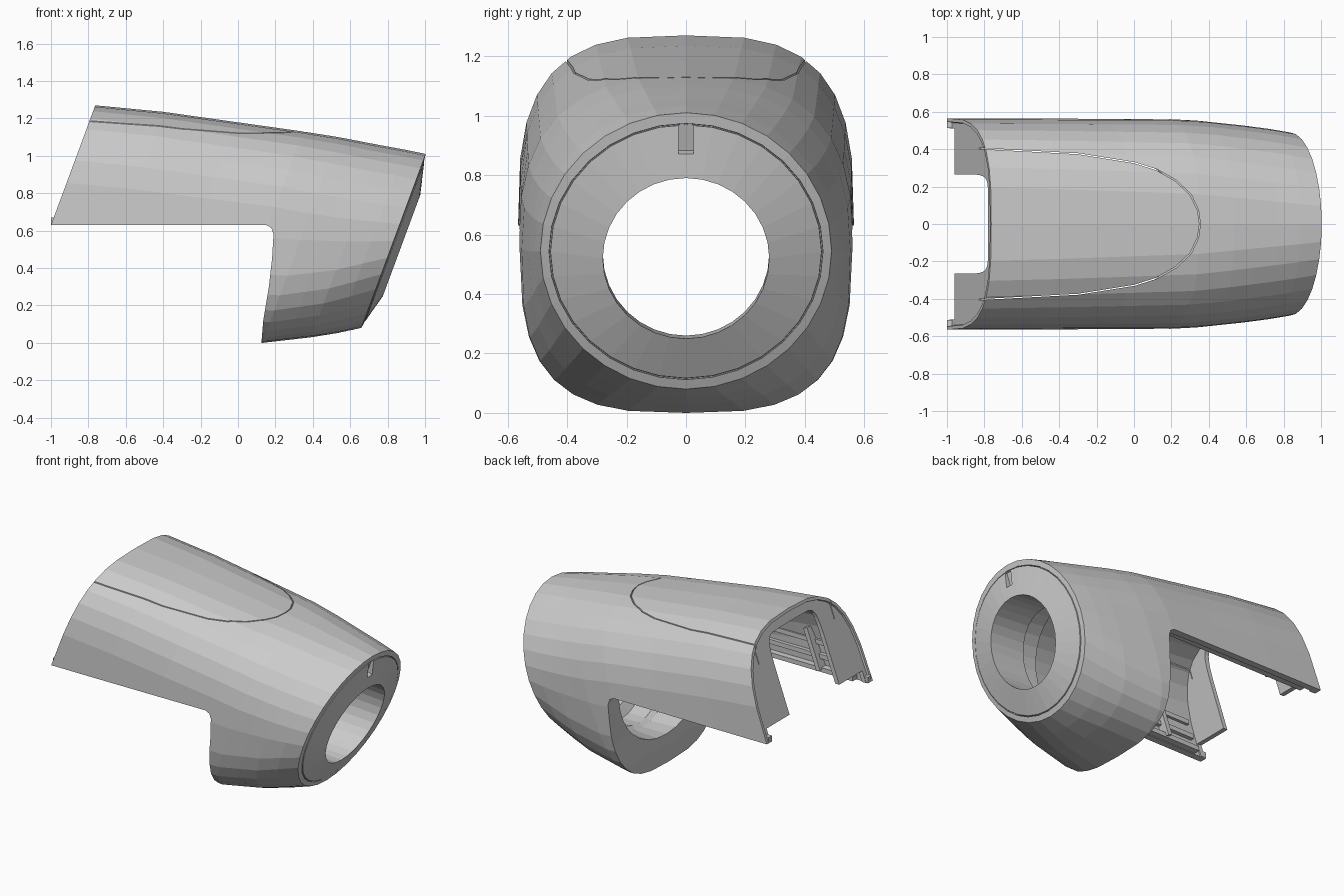
import bpy, bmesh
from math import cos, sin, pi, atan

if "Cube" in bpy.data.objects:
    bpy.data.objects.remove(bpy.data.objects["Cube"])

N = 32
SLANT = 0.37   # both ends lean by this much x per z


def lerp_table(table, s):
    """Interpolate rows (s, a, b, ...) at s."""
    if s <= table[0][0]:
        return table[0][1:]
    for r0, r1 in zip(table, table[1:]):
        if s <= r1[0]:
            t = (s - r0[0]) / (r1[0] - r0[0])
            return [a + (b - a) * t for a, b in zip(r0[1:], r1[1:])]
    return table[-1][1:]


# station, top z, bottom z, half width, squareness above and below
BODY = [(-1.233, 1.27, 0.0, 0.565, 3.1, 3.1),
        (-0.855, 1.235, 0.0, 0.565, 2.95, 3.1),
        (-0.07, 1.13, 0.0, 0.563, 2.6, 3.1),
        (0.13, 1.10, 0.0, 0.553, 2.4, 3.1),
        (0.38, 1.055, 0.03, 0.527, 2.2, 2.7),
        (0.51, 1.033, 0.052, 0.51, 2.1, 2.3),
        (0.63, 1.01, 0.08, 0.49, 2.0, 2.0)]


def ring(x0, top, bottom, half_w, n, slant=SLANT, n_low=None):
    zc, hz = (top + bottom) / 2, (top - bottom) / 2
    pts = []
    for i in range(N):
        a = 2 * pi * i / N
        c, s = cos(a), sin(a)
        e = 2 / (n if s >= 0 or n_low is None else n_low)
        y = half_w * abs(c) ** e * (1 if c > 0 else -1)
        z = zc + hz * abs(s) ** e * (1 if s > 0 else -1)
        pts.append((x0 + slant * z, y, z))
    return pts


def wall(s, inset=0.0):
    top, bottom, w, n, n_low = lerp_table(BODY, s)
    return ring(s, top - inset, bottom + inset, w - inset, n, SLANT, n_low)


def finish(bm, name):
    bmesh.ops.recalc_face_normals(bm, faces=bm.faces)
    mesh = bpy.data.meshes.new(name)
    bm.to_mesh(mesh)
    bm.free()
    ob = bpy.data.objects.new(name, mesh)
    bpy.context.collection.objects.link(ob)
    return ob


def closed_loft(name, rings):
    bm = bmesh.new()
    loops = [[bm.verts.new(p) for p in r] for r in rings]
    for a, b in zip(loops, loops[1:] + loops[:1]):
        for i in range(N):
            j = (i + 1) % N
            bm.faces.new((a[i], a[j], b[j], b[i]))
    return finish(bm, name)


def prism(name, pts, offset):
    bm = bmesh.new()
    face = bm.faces.new([bm.verts.new(p) for p in pts])
    ext = bmesh.ops.extrude_face_region(bm, geom=[face])
    bmesh.ops.translate(bm, vec=offset,
                        verts=[v for v in ext["geom"] if isinstance(v, bmesh.types.BMVert)])
    return finish(bm, name)


def box(name, loc, size, tilt=0.0):
    bpy.ops.mesh.primitive_cube_add(size=1, location=loc, rotation=(0, tilt, 0))
    ob = bpy.context.object
    ob.name = name
    ob.scale = size
    return ob


def boolean(ob, cutter, op="DIFFERENCE"):
    m = ob.modifiers.new(op.lower(), "BOOLEAN")
    m.operation, m.object, m.solver = op, cutter, "EXACT"
    cutter.hide_render = True
    cutter.hide_set(True)


def build_shell(name):
    rings = [wall(s) for s in (-1.233, -0.855, -0.45, -0.07, 0.13, 0.26, 0.38, 0.51, 0.63)]
    # front rim, fine groove, coned face and stepped bore
    rings += [ring(0.635, 0.974, 0.112, 0.461, 2),
              ring(0.62, 0.973, 0.113, 0.460, 2),
              ring(0.62, 0.970, 0.116, 0.457, 2),
              ring(0.638, 0.969, 0.117, 0.456, 2),
              ring(0.682, 0.79, 0.25, 0.28, 2),
              ring(0.42, 0.81, 0.26, 0.28, 2),
              ring(0.40, 0.88, 0.20, 0.36, 2),
              ring(0.29, 0.90, 0.20, 0.36, 2, 0.30),
              ring(0.27, 0.96, 0.18, 0.42, 2, 0.28),
              ring(0.11, 1.00, 0.18, 0.45, 2.2, 0.10)]
    # inner bulkhead, cavity wall and rear frame with its window
    rings += [ring(0.11, 1.08, 0.045, 0.51, 2.6, 0.10),
              wall(-0.3, 0.045), wall(-0.8, 0.045), wall(-1.19, 0.045),
              ring(-1.19, 1.19, 0.05, 0.265, 9),
              ring(-1.22, 1.19, 0.05, 0.265, 9),
              wall(-1.22, 0.022), wall(-1.233, 0.018)]
    return closed_loft(name, rings)


# removes the lower rear quarter
under_profile = [(-2, -0.5), (0.115, -0.5), (0.125, 0.0), (0.135, 0.12), (0.165, 0.3),
                 (0.182, 0.45), (0.19, 0.58), (0.178, 0.615), (0.15, 0.63), (-2, 0.63)]
under_cut = prism("under_cutter", [(x, -1, z) for x, z in under_profile], (0, 2, 0))


# rounded outline of the lid, slightly larger for the opening than for the lid
def lid_prism(name, grow):
    half = [(-2, 0.41), (-0.8, 0.40), (-0.3, 0.373), (0, 0.325), (0.12, 0.287),
            (0.22, 0.23), (0.3, 0.155), (0.34, 0.07)]
    half = [(x + grow, y + grow) for x, y in half]
    out = half + [(0.35 + grow, 0)] + [(x, -y) for x, y in reversed(half)]
    return prism(name, [(x, y, 1.06) for x, y in out], (0, 0, 0.5))


housing = build_shell("housing")
lid = build_shell("top_lid")
boolean(housing, under_cut)
boolean(housing, lid_prism("lid_opening_cutter", 0.005))
boolean(lid, lid_prism("lid_cutter", 0.0), "INTERSECT")

# key slot at the top of the front face
boolean(housing, box("key_slot_cutter", (1.0, 0, 0.918), (0.07, 0.05, 0.1), atan(SLANT)))

# raises the lower edge of the rear frame above the side walls
boolean(housing, box("frame_trim_cutter", (-1.0, 0, 0.645), (0.36, 1.02, 0.12)))

# rails and corner tabs inside both side walls
for side, label in ((1, "back"), (-1, "front")):
    for k, (z, depth) in enumerate(((0.65, 0.05), (0.73, 0.035), (0.82, 0.03))):
        x0 = -0.92 + SLANT * (z - 0.63)
        box(f"{label}_rail_{k}", ((x0 + 0.14) / 2, side * (0.525 - depth / 2), z),
            (0.14 - x0, depth, 0.03))
    box(f"{label}_corner_tab", (-0.98, side * 0.53, 0.65), (0.04, 0.035, 0.04))
    box(f"{label}_upright_rib", (-0.62, side * 0.49, 0.78), (0.03, 0.07, 0.28), atan(SLANT))
